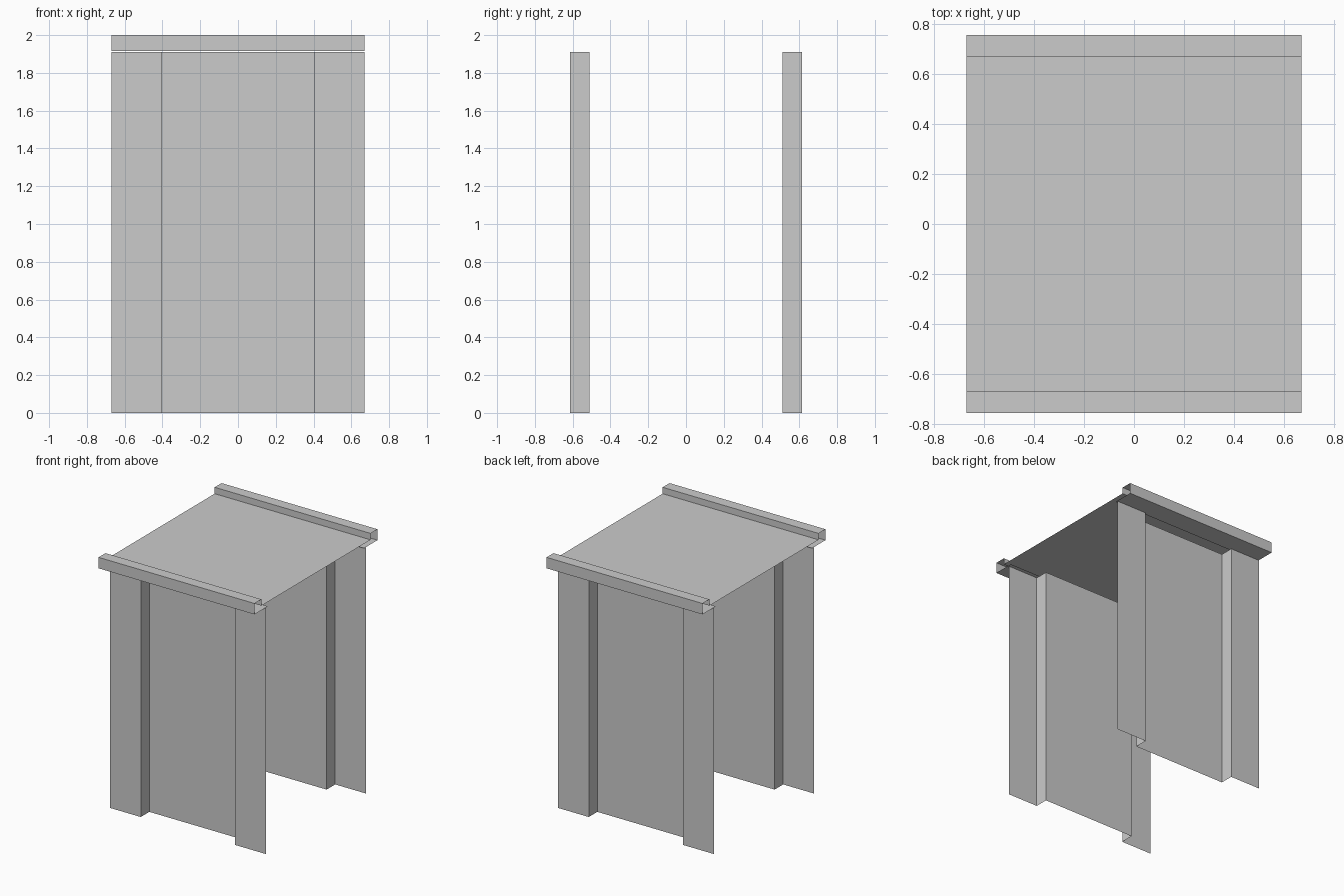
import bpy

if "Cube" in bpy.data.objects:
    bpy.data.objects.remove(bpy.data.objects["Cube"])

W = 0.67        # half width along x
WALL_H = 1.91   # wall height


def sheet(name, profile, sweep):
    """Sweep an open profile between two end positions into a thin sheet."""
    n = len(profile)
    verts = [sweep(p, 0) for p in profile] + [sweep(p, 1) for p in profile]
    faces = [(i, i + 1, n + i + 1, n + i) for i in range(n - 1)]
    mesh = bpy.data.meshes.new(name)
    mesh.from_pydata(verts, [], faces)
    obj = bpy.data.objects.new(name, mesh)
    bpy.context.collection.objects.link(obj)
    return obj


# Folded side walls: outer flanges with a recessed middle panel
wall = [(-W, 0.615), (-0.405, 0.615), (-0.405, 0.51),
        (0.405, 0.51), (0.405, 0.615), (W, 0.615)]
for name, s in (("front_wall", -1), ("back_wall", 1)):
    sheet(name, wall, lambda p, t: (p[0], s * p[1], t * WALL_H))

# Roof sheet with a folded channel lip along front and back
lip = [(0.67, 1.95), (0.67, 2.0), (0.755, 2.0), (0.755, 1.915), (0.59, 1.915)]
roof = [(-y, z) for y, z in reversed(lip)] + lip
sheet("roof", roof, lambda p, t: (W * (2 * t - 1), p[0], p[1]))
